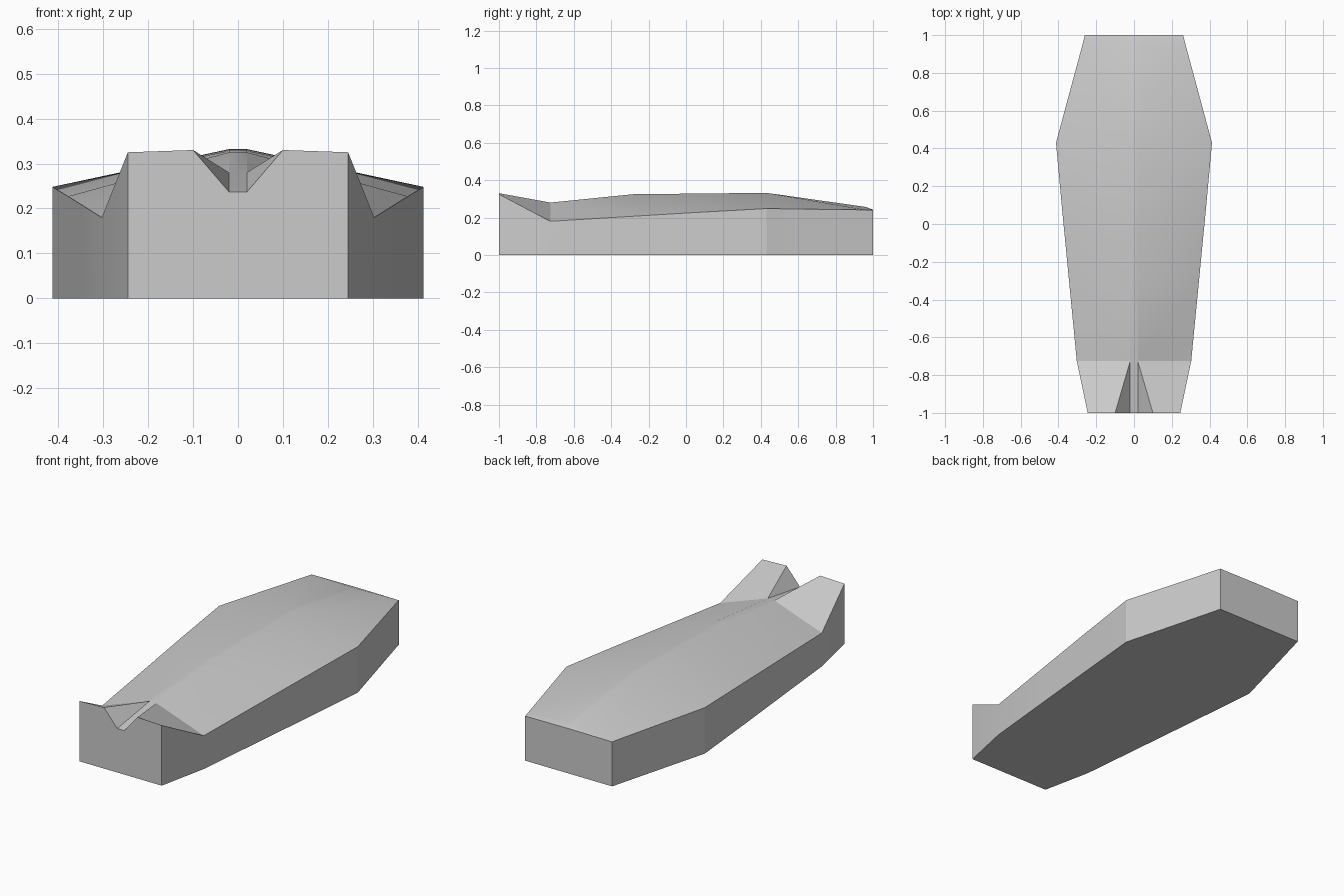
import bpy, bmesh
from math import radians

if "Cube" in bpy.data.objects:
    bpy.data.objects.remove(bpy.data.objects["Cube"])

# Lid stations, half width: y, ridge x, ridge z, rim x, rim z
STATIONS = [
    (-1.0, 0.02, 0.237, 0.245, 0.325),
    (-0.725, 0.02, 0.28, 0.303, 0.18),
    (-0.28, 0.02, 0.325, 0.346, 0.207),
    (0.05, 0.02, 0.328, 0.378, 0.227),
    (0.43, 0.02, 0.332, 0.413, 0.248),
    (0.96, 0.02, 0.257, 0.270, 0.241),
    (1.0, 0.02, 0.242, 0.26, 0.24),
]

bm = bmesh.new()
mid, ridge, rim, foot, foot_mid = [], [], [], [], []
for y, xr, zr, xe, ze in STATIONS:
    mid.append(bm.verts.new((0, y, zr)))
    ridge.append(bm.verts.new((xr, y, zr)))
    rim.append(bm.verts.new((xe, y, ze)))
    foot.append(bm.verts.new((xe, y, 0)))
    foot_mid.append(bm.verts.new((0, y, 0)))
toe = bm.verts.new((0.1, -1, 0.33))

# Ridge strip, sloping lid, side walls and base
for i in range(len(STATIONS) - 1):
    j = i + 1
    bm.faces.new((mid[i], ridge[i], ridge[j], mid[j]))
    bm.faces.new((rim[i], foot[i], foot[j], rim[j]))
    bm.faces.new((foot_mid[i], foot_mid[j], foot[j], foot[i]))
    if i:
        bm.faces.new((ridge[i], rim[i], rim[j], ridge[j]))

# Raised feet with the V notch between them
bm.faces.new((ridge[0], toe, ridge[1]))
bm.faces.new((toe, rim[0], rim[1], ridge[1]))

# End walls
bm.faces.new((foot_mid[0], foot[0], rim[0], toe, ridge[0], mid[0]))
bm.faces.new((foot_mid[-1], mid[-1], ridge[-1], rim[-1], foot[-1]))

# Mirror across the centre line
geom = bm.verts[:] + bm.edges[:] + bm.faces[:]
bmesh.ops.mirror(bm, geom=geom, axis='X', merge_dist=0.0005)
bmesh.ops.remove_doubles(bm, verts=bm.verts[:], dist=0.0005)
bmesh.ops.recalc_face_normals(bm, faces=bm.faces[:])

mesh = bpy.data.meshes.new("coffin_body")
bm.to_mesh(mesh)
bm.free()
body = bpy.data.objects.new("coffin_body", mesh)
bpy.context.collection.objects.link(body)
bpy.context.view_layer.objects.active = body
body.select_set(True)
bpy.ops.object.shade_smooth_by_angle(angle=radians(18))
